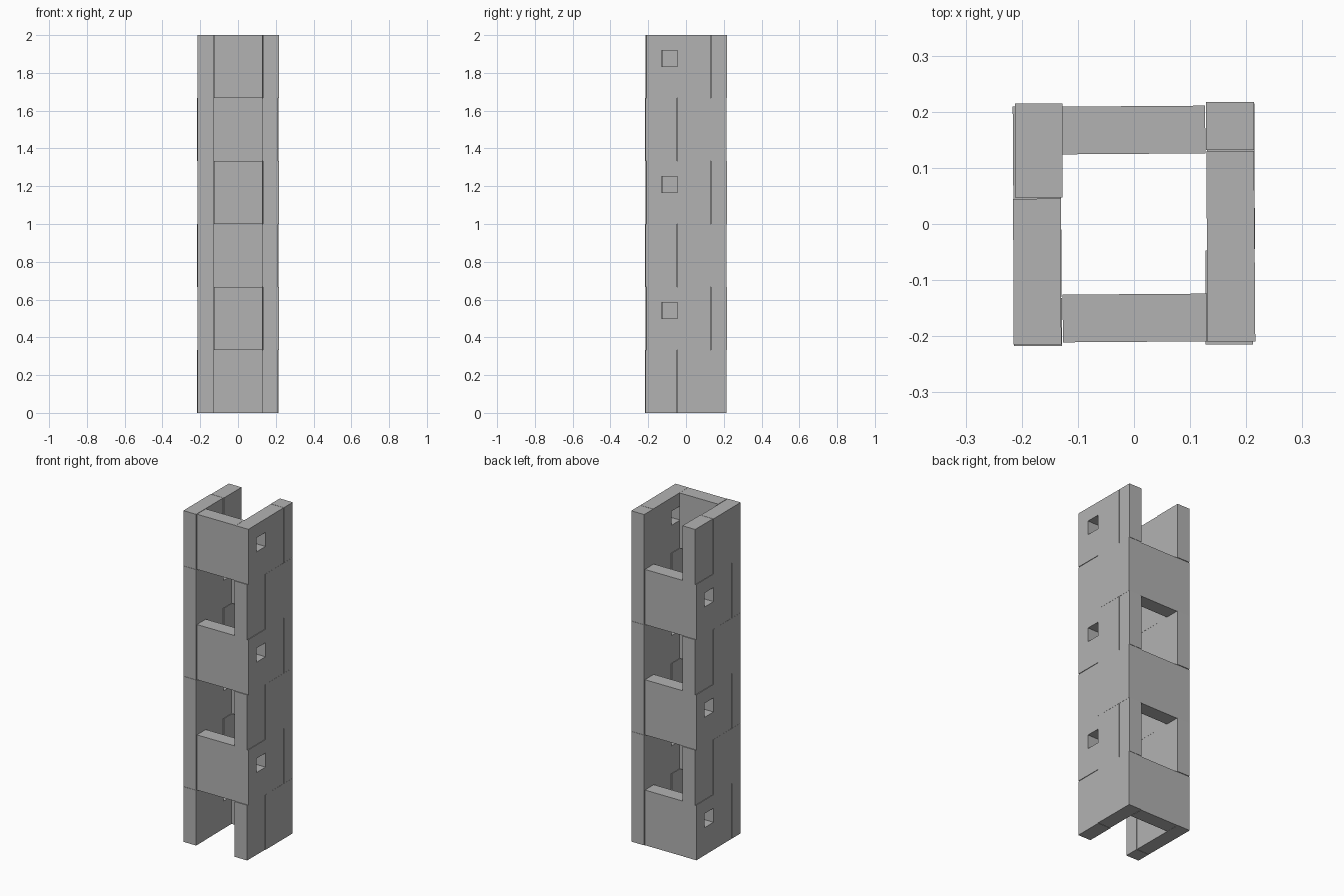
import bpy, bmesh, math
from mathutils import Matrix, Vector

cube = bpy.data.objects.get("Cube")
if cube:
    bpy.data.objects.remove(cube, do_unlink=True)

stone = bpy.data.materials.new("grey_stone")
stone.use_nodes = True
colour = (0.45, 0.45, 0.45, 1)
stone.diffuse_color = colour
stone.node_tree.nodes["Principled BSDF"].inputs["Base Color"].default_value = colour

LEVELS = 6
LEVEL_H = 2 / LEVELS
COURSE_H = LEVEL_H / 2
WINDOW = 0.085


def block(name, x0, x1, y0, y1, base, turn, tilt=0.0, window=None):
    """One course block: a y-z profile extruded along x, optionally notched from below."""
    top = base + COURSE_H
    profile = [(y0, base)]
    if window is not None:
        w0, w1, sill = window, window + WINDOW, base + WINDOW
        profile += [(w0, base), (w0, sill), (w1, sill), (w1, base)]
    profile += [(y1, base), (y1, top), (y0, top)]
    bm = bmesh.new()
    face = bm.faces.new([bm.verts.new((x0, y, z)) for y, z in profile])
    grown = bmesh.ops.extrude_face_region(bm, geom=[face])
    verts = [v for v in grown["geom"] if isinstance(v, bmesh.types.BMVert)]
    bmesh.ops.translate(bm, verts=verts, vec=(x1 - x0, 0, 0))
    bmesh.ops.recalc_face_normals(bm, faces=bm.faces)
    # slight hand-laid skew about the block centre, then the half turn of the level
    centre = Vector(((x0 + x1) / 2, (y0 + y1) / 2, 0))
    bmesh.ops.rotate(bm, verts=bm.verts, cent=centre,
                     matrix=Matrix.Rotation(math.radians(tilt), 3, "Z"))
    bmesh.ops.rotate(bm, verts=bm.verts, cent=(0, 0, 0),
                     matrix=Matrix.Rotation(turn, 3, "Z"))
    mesh = bpy.data.meshes.new(name)
    bm.to_mesh(mesh)
    bm.free()
    mesh.materials.append(stone)
    obj = bpy.data.objects.new(name, mesh)
    bpy.context.collection.objects.link(obj)


# Each level is a U of walls; alternate levels are turned half round
for level in range(LEVELS):
    turn = 0 if level % 2 else math.pi
    for course in range(2):
        base = level * LEVEL_H + course * COURSE_H
        tag = f"_{level + 1}_{'upper' if course else 'lower'}"
        # closed end wall
        block("end_wall" + tag, -0.127, 0.13, -0.21, -0.125, base, turn, tilt=0.4)
        # long side with a small window above the mid joint
        block("window_wall" + tag, 0.13, 0.215, -0.21, 0.13, base, turn, tilt=0.4,
              window=-0.13 if course else None)
        block("corner_post" + tag, 0.128, 0.214, 0.132, 0.217, base, turn)
        # plain side made of two blocks
        block("side_wall_long" + tag, -0.215, -0.13, -0.215, 0.045, base, turn, tilt=0.2)
        block("side_wall_short" + tag, -0.212, -0.127, 0.047, 0.215, base, turn)
